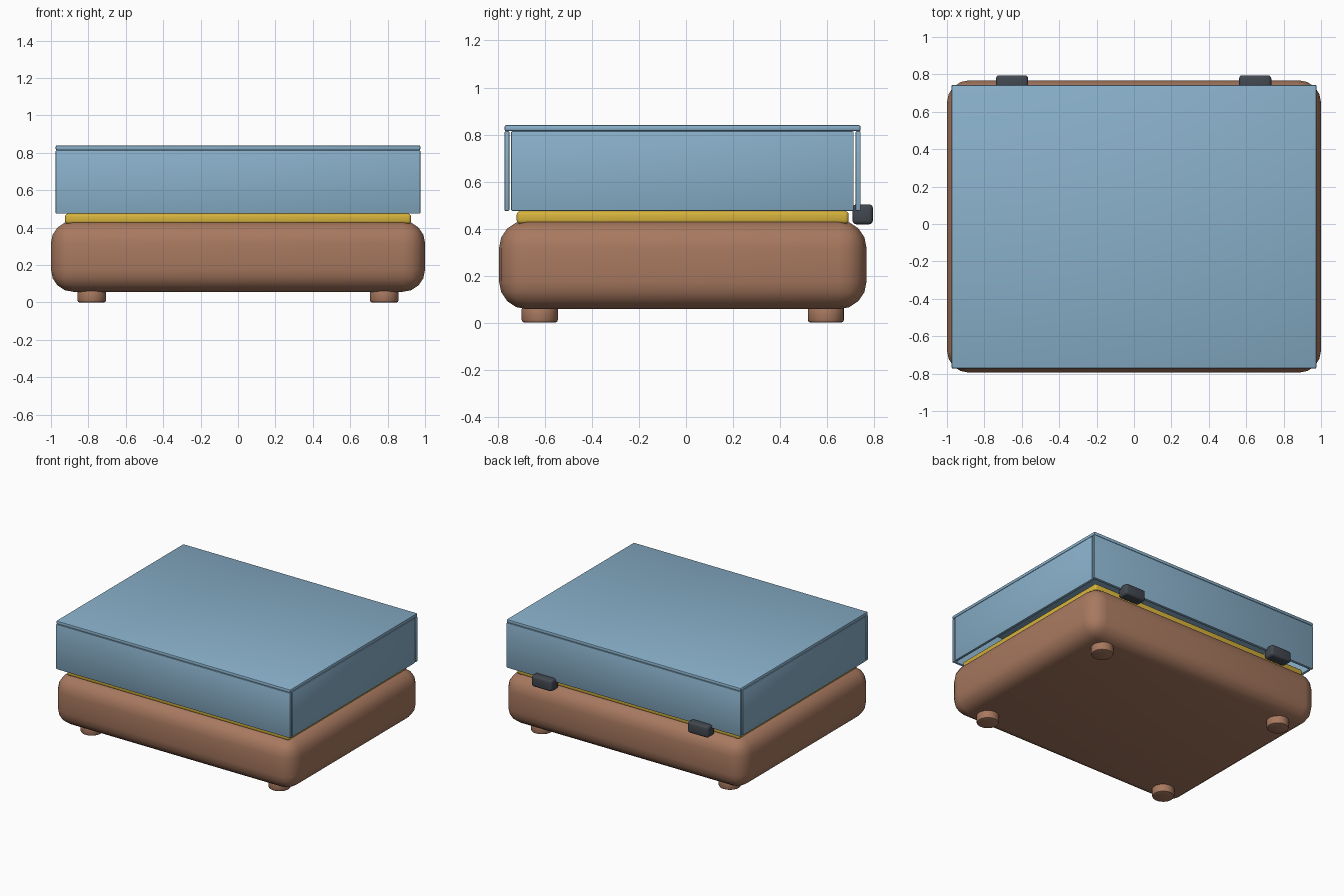
import bpy

if "Cube" in bpy.data.objects:
    bpy.data.objects.remove(bpy.data.objects["Cube"])


def material(name, rgb):
    m = bpy.data.materials.new(name)
    m.diffuse_color = (*rgb, 1)
    m.use_nodes = True
    m.node_tree.nodes["Principled BSDF"].inputs["Base Color"].default_value = m.diffuse_color
    return m


BROWN = material("warm brown", (0.39, 0.19, 0.115))
BLUE = material("pale blue", (0.25, 0.435, 0.59))
GOLD = material("golden yellow", (0.67, 0.445, 0.045))
DARK = material("dark slate", (0.055, 0.065, 0.08))


def finish(ob, name, mat, bevel, segments):
    """Name, colour, bevel and smooth a part."""
    ob.name = name
    ob.data.materials.append(mat)
    mod = ob.modifiers.new("rounded edges", "BEVEL")
    mod.width = bevel
    mod.segments = segments
    mod.limit_method = "ANGLE"
    bpy.ops.object.modifier_apply(modifier=mod.name)
    bpy.ops.object.shade_smooth_by_angle()


def box(name, x, y, z, mat, bevel, segments=2):
    """Rounded box from (min, max) ranges on each axis."""
    bpy.ops.mesh.primitive_cube_add(size=1, location=[sum(r) / 2 for r in (x, y, z)])
    ob = bpy.context.object
    ob.scale = [r[1] - r[0] for r in (x, y, z)]
    bpy.ops.object.transform_apply(location=False, rotation=False, scale=True)
    finish(ob, name, mat, bevel, segments)


# Rounded case and the deck plate on top of it
box("case", (-1, 1), (-0.795, 0.768), (0.057, 0.435), BROWN, 0.118, 4)
box("deck_plate", (-0.925, 0.925), (-0.72, 0.692), (0.42, 0.475), GOLD, 0.016, 3)

# Short round feet
for x in (-0.782, 0.782):
    for y in (-0.622, 0.595):
        bpy.ops.mesh.primitive_cylinder_add(vertices=24, radius=0.077, depth=0.07,
                                            location=(x, y, 0.035))
        finish(bpy.context.object, "foot", BROWN, 0.012, 2)

# Hollow lid: four thin walls, open below, under a thin top panel
WALL_Z = (0.475, 0.814)
box("lid_front", (-0.975, 0.975), (-0.772, -0.751), WALL_Z, BLUE, 0.005)
box("lid_back", (-0.975, 0.975), (0.721, 0.743), WALL_Z, BLUE, 0.005)
for name, x in (("lid_left", (-0.975, -0.954)), ("lid_right", (0.954, 0.975))):
    box(name, x, (-0.744, 0.713), WALL_Z, BLUE, 0.005)
box("lid_top", (-0.975, 0.975), (-0.772, 0.743), (0.814, 0.84), BLUE, 0.008)

# Hinge blocks at the back
for x in (-0.652, 0.648):
    box("hinge", (x - 0.086, x + 0.086), (0.708, 0.795), (0.418, 0.503), DARK, 0.017, 3)
